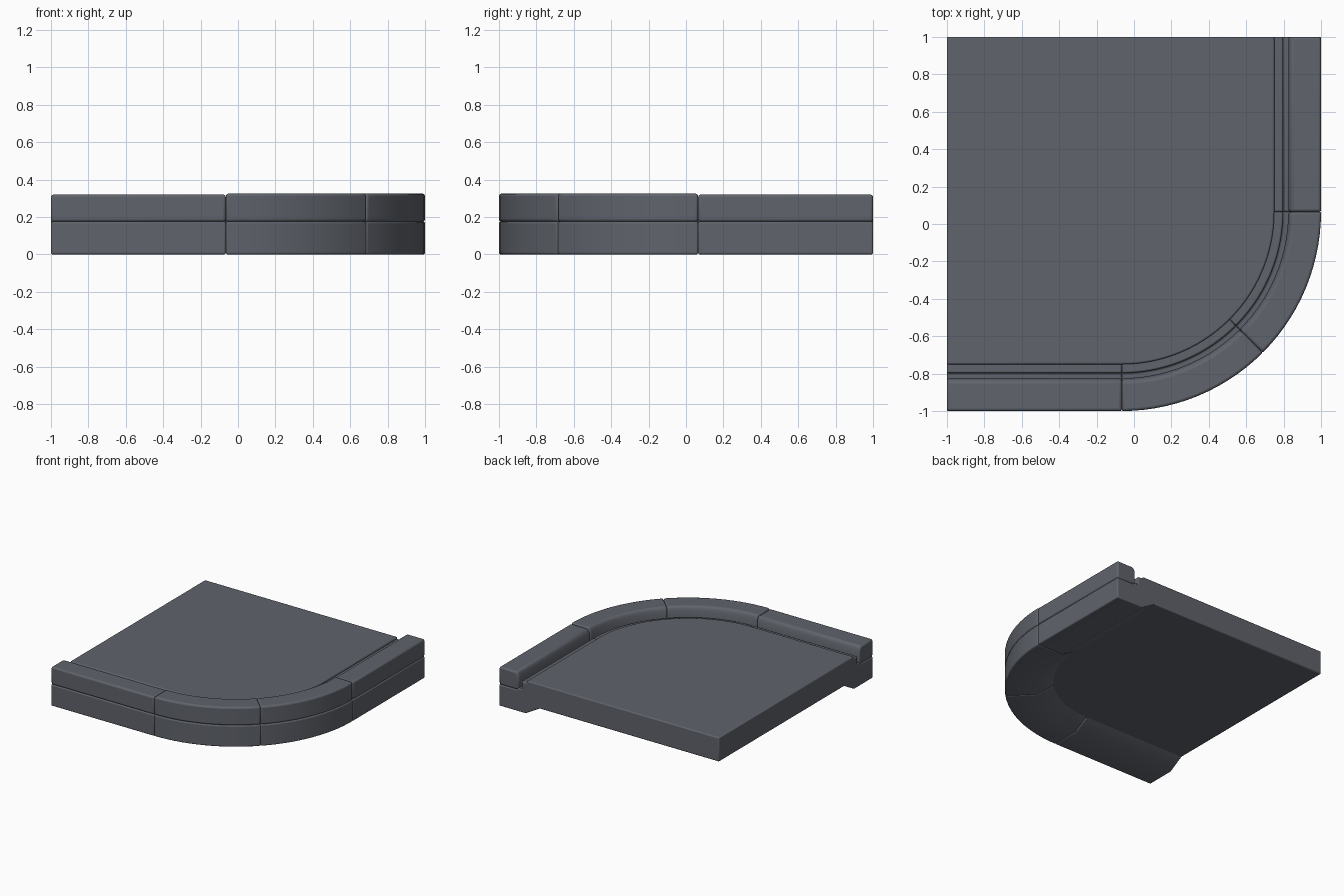
import bpy, bmesh, math

if "Cube" in bpy.data.objects:
    bpy.data.objects.remove(bpy.data.objects["Cube"])

stone = bpy.data.materials.new("slate_grey")
stone.diffuse_color = (0.115, 0.125, 0.147, 1)
stone.use_nodes = True
stone.node_tree.nodes["Principled BSDF"].inputs["Base Color"].default_value = stone.diffuse_color

CX, CY, R = -0.065, 0.065, 1.065      # centre and radius of the rounded corner


def arc(a0, a1, n=14):
    """Frames (outer point, inward direction) along the rounded corner."""
    out = []
    for i in range(n + 1):
        a = math.radians(a0 + (a1 - a0) * i / n)
        c, s = math.cos(a), math.sin(a)
        out.append(((CX + R * c, CY + R * s), (-c, -s)))
    return out


# The four kerb runs: straight, two corner pieces, straight
RUNS = {
    "front": [((-1, -1), (0, 1)), ((CX, -1), (0, 1))],
    "corner_front": arc(-90, -45),
    "corner_side": arc(-45, 0),
    "side": [((1, CY), (-1, 0)), ((1, 1), (-1, 0))],
}


def finish(bm, name, bevel, smooth=35):
    bmesh.ops.recalc_face_normals(bm, faces=bm.faces[:])
    me = bpy.data.meshes.new(name)
    bm.to_mesh(me)
    bm.free()
    ob = bpy.data.objects.new(name, me)
    bpy.context.collection.objects.link(ob)
    me.materials.append(stone)
    mod = ob.modifiers.new("soft_edges", 'BEVEL')
    mod.width = bevel
    mod.segments = 3
    mod.limit_method = 'ANGLE'
    mod.angle_limit = math.radians(35)
    bpy.ops.object.select_all(action='DESELECT')
    ob.select_set(True)
    bpy.context.view_layer.objects.active = ob
    bpy.ops.object.shade_smooth_by_angle(angle=math.radians(smooth))
    return ob


def sweep(name, frames, profile, bevel):
    """Sweep a (depth, height) profile along the frames, closed at both ends."""
    bm = bmesh.new()
    rings = [[bm.verts.new((p[0] + n[0] * d, p[1] + n[1] * d, z)) for d, z in profile]
             for p, n in frames]
    k = len(profile)
    for a, b in zip(rings, rings[1:]):
        for i in range(k):
            j = (i + 1) % k
            bm.faces.new((a[i], a[j], b[j], b[i]))
    bm.faces.new(rings[0])
    bm.faces.new(rings[-1])
    return finish(bm, name, bevel)


# Upper kerb stones and lower footing stones; the footing carries a raised
# ledge beside a narrow gutter and slopes up under the slab
for key, frames in RUNS.items():
    top = 0.325 if "corner" in key else 0.32
    sweep("kerb_top_" + key, frames,
          [(0, 0.175), (0.175, 0.175), (0.175, 0.29), (0.158, top), (0, top)], 0.014)
    sweep("kerb_base_" + key, frames,
          [(0, 0), (0.24, 0), (0.40, 0.092), (0.32, 0.255), (0.203, 0.255),
           (0.203, 0.19), (0.17, 0.19), (0.16, 0.175), (0, 0.175)], 0.009)

# Floor slab with the matching rounded corner
D = 0.25
outline = [(-1, 1), (-1, -1 + D)]
outline += [(p[0] + n[0] * D, p[1] + n[1] * D) for p, n in arc(-90, 0, 28)]
outline += [(1 - D, 1)]
bm = bmesh.new()
face = bm.faces.new([bm.verts.new((x, y, 0.073)) for x, y in outline])
ext = bmesh.ops.extrude_face_region(bm, geom=[face], use_keep_orig=True)
for v in ext["geom"]:
    if isinstance(v, bmesh.types.BMVert):
        v.co.z = 0.271
finish(bm, "floor_slab", 0.009)
